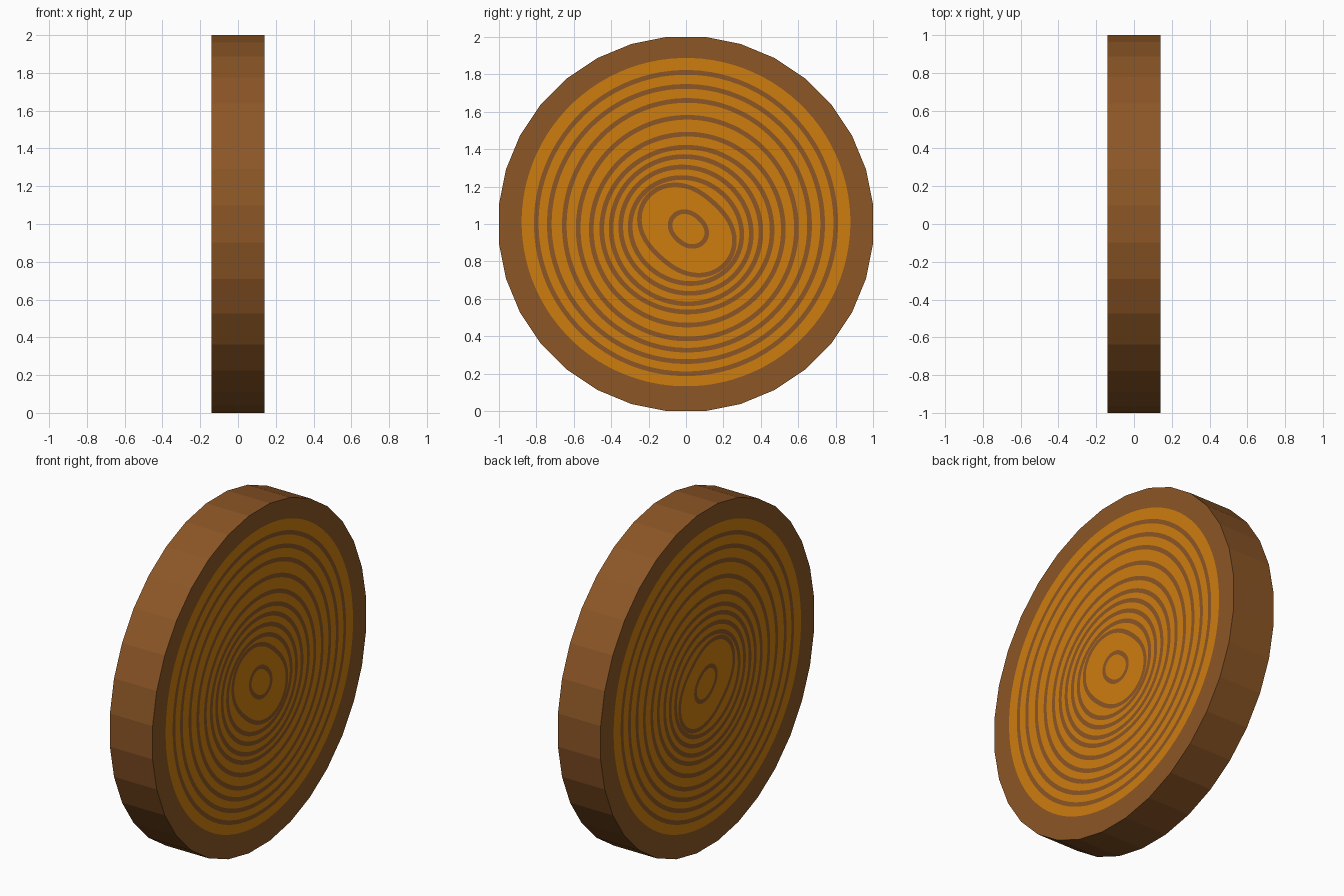
import bpy, bmesh, math

if "Cube" in bpy.data.objects:
    bpy.data.objects.remove(bpy.data.objects["Cube"])

SIDES, SUB = 32, 3
N = SIDES * SUB
HALF = 0.14       # half thickness along x
W = 0.0125        # half width of a growth ring


def material(name, rgb):
    m = bpy.data.materials.new(name)
    m.diffuse_color = (*rgb, 1)
    m.use_nodes = True
    m.node_tree.nodes["Principled BSDF"].inputs["Base Color"].default_value = m.diffuse_color
    return m


# Growth rings, outside in: centre y, centre z, radius y, radius z, diagonal stretch
RINGS = [
    (0.00, 1.005, 0.80, 0.805, 0.0),
    (0.00, 1.00, 0.73, 0.735, 0.0),
    (0.005, 0.993, 0.655, 0.667, 0.0),
    (0.007, 0.978, 0.583, 0.592, 0.0),
    (0.007, 0.97, 0.513, 0.51, 0.0),
    (0.005, 0.97, 0.455, 0.44, 0.002),
    (0.00, 0.967, 0.40, 0.393, 0.005),
    (0.00, 0.967, 0.348, 0.337, 0.01),
    (0.00, 0.965, 0.297, 0.282, 0.012),
    (0.005, 0.968, 0.245, 0.232, 0.035),
    (0.013, 0.973, 0.095, 0.09, 0.012),
]


def bark_loop():
    # 32-sided outline with flats on the axes, each side split in three
    r = 1 / math.cos(math.pi / SIDES)
    pts = [(r * math.cos((k - 0.5) * math.tau / SIDES),
            r * math.sin((k - 0.5) * math.tau / SIDES)) for k in range(SIDES)]
    out = []
    for k in range(SIDES):
        a, b = pts[k], pts[(k + 1) % SIDES]
        for s in range(SUB):
            t = s / SUB
            out.append((a[0] + (b[0] - a[0]) * t, 1 + a[1] + (b[1] - a[1]) * t))
    return out


def ring_loop(cy, cz, ry, rz, e, off=0.0):
    out = []
    for i in range(N):
        t = (i / SUB - 0.5) * math.tau / SIDES
        d = off + e * math.cos(2 * t + math.pi / 2)
        out.append((cy + (ry + d) * math.cos(t), cz + (rz + d) * math.sin(t)))
    return out


# Loops from the bark inwards; the bands between them alternate dark and light
loops = [bark_loop(), ring_loop(0, 1.01, 0.878, 0.877, 0)]
for r in RINGS:
    loops += [ring_loop(*r, off=W), ring_loop(*r, off=-W)]

bm = bmesh.new()
caps = []
for side in (-1, 1):
    vs = [[bm.verts.new((side * HALF, y, z)) for y, z in lp] for lp in loops]
    caps.append(vs)
    for k in range(len(vs) - 1):
        for i in range(N):
            j = (i + 1) % N
            f = bm.faces.new((vs[k][i], vs[k][j], vs[k + 1][j], vs[k + 1][i]))
            f.material_index = k % 2
    bm.faces.new(vs[-1]).material_index = 1

# Bark rim
for i in range(N):
    j = (i + 1) % N
    bm.faces.new((caps[0][0][i], caps[0][0][j], caps[1][0][j], caps[1][0][i]))
bmesh.ops.recalc_face_normals(bm, faces=bm.faces)

mesh = bpy.data.meshes.new("log_slice")
bm.to_mesh(mesh)
bm.free()
mesh.materials.append(material("bark brown", (0.262, 0.093, 0.019)))
mesh.materials.append(material("light wood", (0.62, 0.208, 0.0045)))
obj = bpy.data.objects.new("log_slice", mesh)
bpy.context.collection.objects.link(obj)
